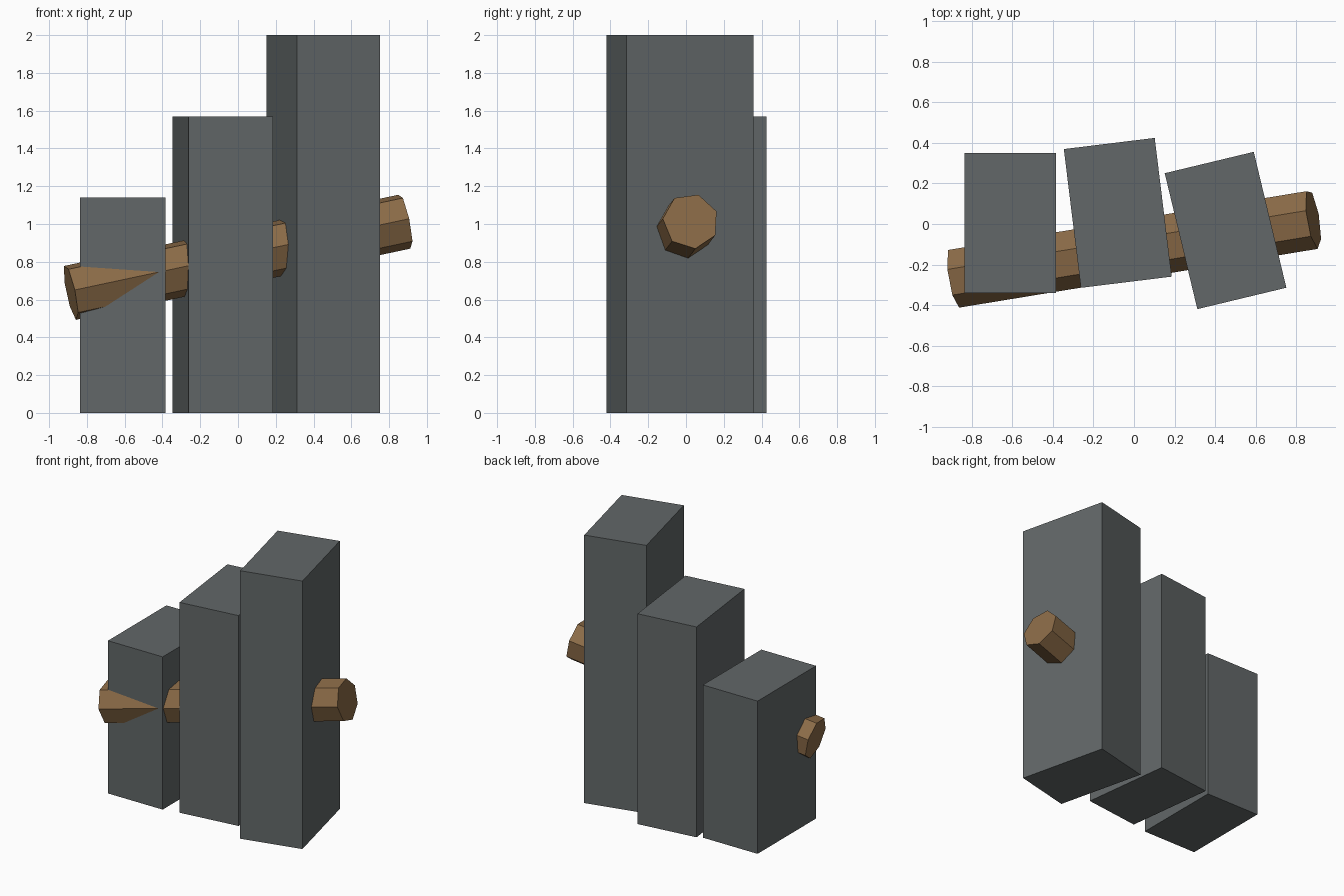
import bpy, bmesh, math
from mathutils import Matrix, Vector

if "Cube" in bpy.data.objects:
    bpy.data.objects.remove(bpy.data.objects["Cube"], do_unlink=True)


def make_material(name, color):
    mat = bpy.data.materials.new(name)
    mat.use_nodes = True
    mat.diffuse_color = (*color, 1)
    mat.node_tree.nodes["Principled BSDF"].inputs["Base Color"].default_value = (*color, 1)
    return mat


def add_object(name, bm, mat):
    bmesh.ops.recalc_face_normals(bm, faces=bm.faces)
    mesh = bpy.data.meshes.new(name)
    bm.to_mesh(mesh)
    bm.free()
    mesh.materials.append(mat)
    obj = bpy.data.objects.new(name, mesh)
    bpy.context.collection.objects.link(obj)
    return obj


stone = make_material("grey stone", (0.122, 0.136, 0.138))
wood = make_material("brown wood", (0.258, 0.147, 0.063))

# Three upright stone pillars, rising in height and turned a little
WIDTH, DEPTH = 0.452, 0.69
pillars = [
    ("short_pillar", -0.61, 0.005, 1.14, 0),
    ("middle_pillar", -0.08, 0.055, 1.57, 7),
    ("tall_pillar", 0.452, -0.032, 2.0, 13.5),
]
for name, x, y, height, turn in pillars:
    bm = bmesh.new()
    bmesh.ops.create_cube(bm, size=1)
    bmesh.ops.scale(bm, vec=(WIDTH, DEPTH, height), verts=bm.verts)
    bmesh.ops.translate(bm, vec=(0, 0, height / 2), verts=bm.verts)
    pillar = add_object(name, bm, stone)
    pillar.location = (x, y, 0)
    pillar.rotation_euler.z = math.radians(turn)

# Seven-sided log running at a slant through all the pillars
SIDES, RADIUS = 7, 0.15
start, end = Vector((-0.885, -0.265, 0.638)), Vector((0.885, 0.025, 1.015))
axis = (end - start).normalized()
across = Vector((0, 1, 0))
across = (across - axis * across.dot(axis)).normalized()
up = axis.cross(across)
bm = bmesh.new()
rings = []
for center in (start, end):
    ring = []
    for i in range(SIDES):
        angle = math.radians(74) + math.tau * i / SIDES
        ring.append(bm.verts.new(center + RADIUS * (across * math.cos(angle) + up * math.sin(angle))))
    bm.faces.new(ring)
    rings.append(ring)
for i in range(SIDES):
    j = (i + 1) % SIDES
    bm.faces.new((rings[0][i], rings[0][j], rings[1][j], rings[1][i]))
add_object("slanted_log", bm, wood)
